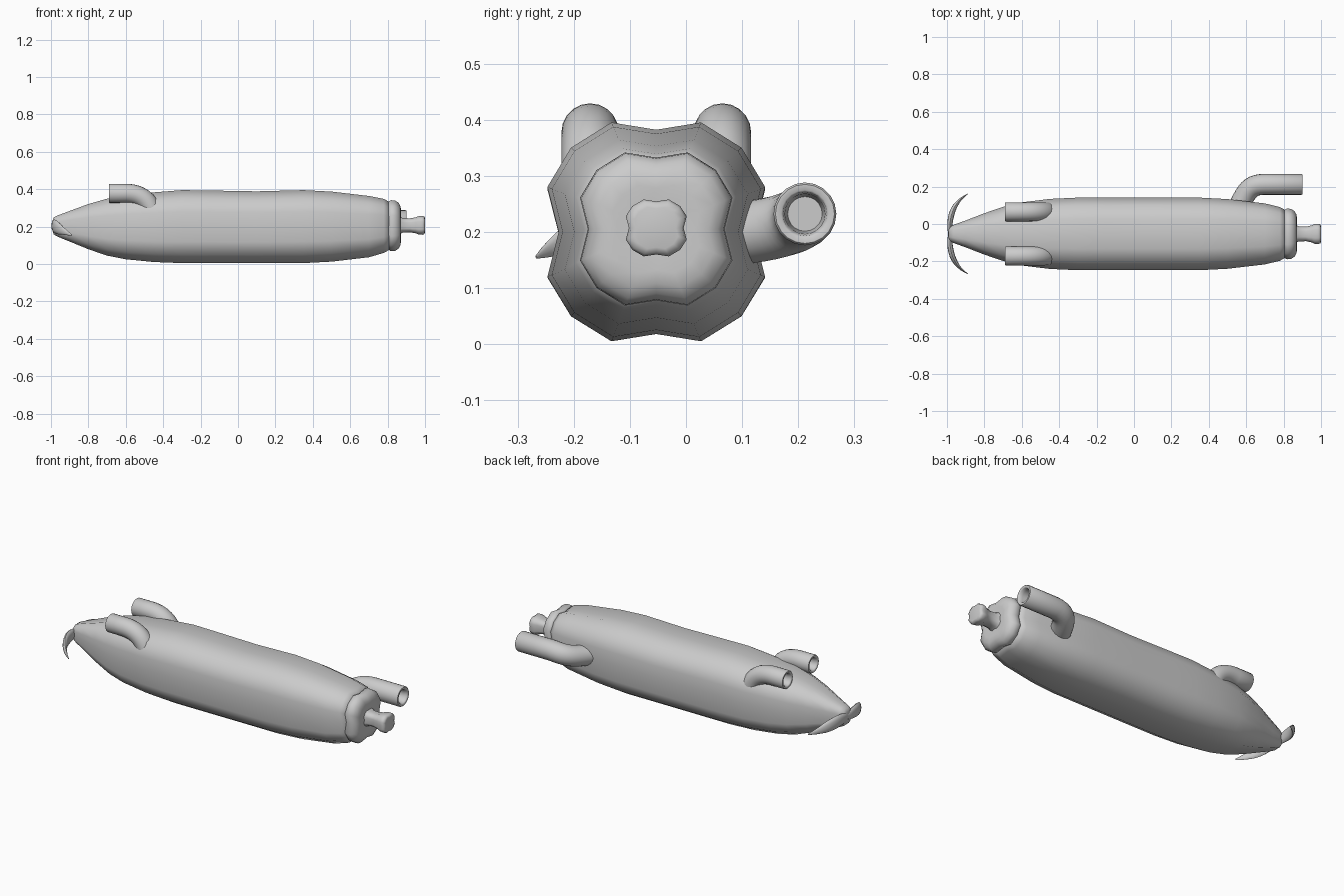
import bpy, bmesh, math
from mathutils import Vector
from mathutils.geometry import interpolate_bezier

if "Cube" in bpy.data.objects:
    bpy.data.objects.remove(bpy.data.objects["Cube"])

CY, CZ = -0.053, 0.2


def loft(name, rings, angle=50):
    """Skin a list of equal-length vertex rings, closing both ends."""
    bm = bmesh.new()
    loops = [[bm.verts.new(p) for p in ring] for ring in rings]
    n = len(loops[0])
    for a, b in zip(loops, loops[1:]):
        for i in range(n):
            j = (i + 1) % n
            bm.faces.new((a[i], a[j], b[j], b[i]))
    bm.faces.new(loops[0])
    bm.faces.new(loops[-1])
    bmesh.ops.recalc_face_normals(bm, faces=bm.faces)
    me = bpy.data.meshes.new(name)
    bm.to_mesh(me)
    bm.free()
    ob = bpy.data.objects.new(name, me)
    bpy.context.collection.objects.link(ob)
    bpy.context.view_layer.objects.active = ob
    ob.select_set(True)
    bpy.ops.object.shade_smooth_by_angle(angle=math.radians(angle))
    ob.select_set(False)
    return ob


# ribbed 16-sided section: one quadrant mirrored into four
QUAD = [(0.174, 0), (0.194, 0.08), (0.152, 0.15), (0.08, 0.195), (0, 0.182)]
SECTION = QUAD + [(-y, z) for y, z in QUAD[-2::-1]]
SECTION += [(y, -z) for y, z in SECTION[-2:0:-1]]


def ribbed(name, stations, zc=CZ):
    rings = [[(x, CY + y * sy, zc + dz + z * sz) for y, z in SECTION]
             for x, sy, sz, dz in stations]
    return loft(name, rings, 80)


def tube(name, path, radii, ref, sides=20, flat=1.0, mouth=False):
    """Sweep an ellipse along a path; ref is the bend-plane normal."""
    path, ref = [Vector(p) for p in path], Vector(ref)
    rings = []
    for i, p in enumerate(path):
        t = (path[min(i + 1, len(path) - 1)] - path[max(i - 1, 0)]).normalized()
        u = t.cross(ref).normalized()
        v = u.cross(t)
        ring = lambda c, r: [c + u * (r * flat * math.cos(k * math.tau / sides))
                             + v * (r * math.sin(k * math.tau / sides)) for k in range(sides)]
        if i == 0 and mouth:
            r = radii[0]
            rings += [ring(p + t * 0.09, r * 0.55), ring(p + t * 0.02, r * 0.64),
                      ring(p + t * 0.003, r * 0.7), ring(p, r * 0.76),
                      ring(p, r * 0.94), ring(p + t * 0.004, r)]
        else:
            rings.append(ring(p, radii[i]))
    return loft(name, rings)


# main body, long rounded hull
ribbed("body", [
    (-0.992, 0.10, 0.14, 0.005), (-0.985, 0.2, 0.235, 0.004), (-0.965, 0.25, 0.29, 0.003),
    (-0.9, 0.37, 0.42, 0.002), (-0.8, 0.57, 0.62, 0), (-0.7, 0.745, 0.78, -0.003),
    (-0.6, 0.87, 0.88, -0.003), (-0.45, 0.965, 0.955, -0.003), (-0.3, 1, 1, 0),
    (-0.15, 1, 0.995, -0.001), (0.1, 1, 0.983, -0.003), (0.35, 1, 1, 0),
    (0.5, 0.96, 0.96, 0), (0.7, 0.84, 0.84, 0), (0.78, 0.74, 0.74, 0.004),
    (0.808, 0.66, 0.66, 0.004)])

# end collar
ribbed("collar", [
    (0.80, 0.55, 0.55, 0), (0.804, 0.66, 0.66, 0), (0.818, 0.7, 0.7, 0), (0.84, 0.69, 0.69, 0),
    (0.858, 0.63, 0.63, 0), (0.869, 0.53, 0.53, 0), (0.872, 0.4, 0.4, 0), (0.868, 0.2, 0.2, 0)],
    0.205)

# stem
ribbed("stem", [
    (0.86, 0.26, 0.26, 0), (0.88, 0.21, 0.2, 0), (0.92, 0.2, 0.19, 0), (0.95, 0.235, 0.22, 0),
    (0.966, 0.275, 0.25, 0), (0.985, 0.28, 0.26, 0), (0.997, 0.26, 0.24, 0), (1.0, 0.2, 0.19, 0)],
    0.207)

# two upper pipes, open towards the nose
bend = interpolate_bezier(Vector((-0.6, 0, 0.378)), Vector((-0.53, 0, 0.378)),
                          Vector((-0.462, 0, 0.345)), Vector((-0.45, 0, 0.24)), 12)
for side, name in ((-1, "upper_pipe_front"), (1, "upper_pipe_back")):
    y = CY + side * 0.118
    pts = [(-0.69, y, 0.378)] + [(p.x, y, p.z) for p in bend]
    tube(name, pts, [0.051] * len(pts), (0, 1, 0), mouth=True)

# side pipe, open towards the stem
bend = interpolate_bezier(Vector((0.70, 0.212, 0.232)), Vector((0.61, 0.212, 0.225)),
                          Vector((0.60, 0.17, 0.2)), Vector((0.545, 0.06, 0.196)), 12)
pts = [(0.90, 0.212, 0.232)] + list(bend)
tube("side_pipe", pts, [0.056] * len(pts), (0, 0, 1), mouth=True)

# curled whiskers at the nose
for side, name in ((-1, "whisker_front"), (1, "whisker_back")):
    arm = interpolate_bezier(Vector((-0.984, CY, 0.2)), Vector((-0.99, CY + side * 0.1, 0.215)),
                             Vector((-0.965, CY + side * 0.17, 0.185)),
                             Vector((-0.888, CY + side * 0.214, 0.155)), 12)
    radii = [0.024 + 0.012 * math.sin(math.pi * min(1, i / 8)) for i in range(8)]
    radii += [0.022, 0.016, 0.01, 0.003]
    tube(name, arm, radii, (0, 0, 1), sides=12, flat=0.42)
